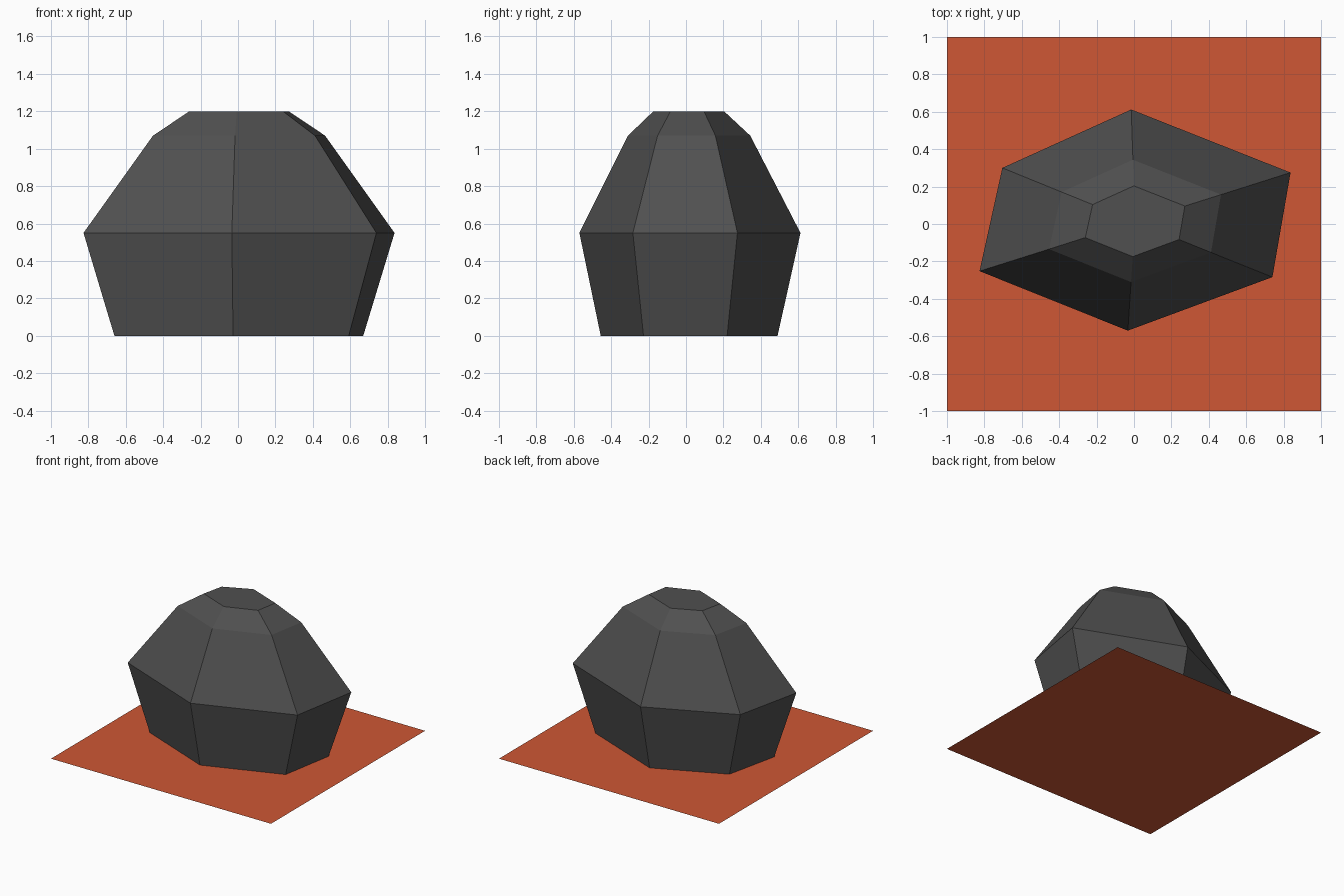
import bpy, bmesh

if "Cube" in bpy.data.objects:
    bpy.data.objects.remove(bpy.data.objects["Cube"])

def material(name, rgb):
    m = bpy.data.materials.new(name)
    m.diffuse_color = (*rgb, 1)
    m.use_nodes = True
    m.node_tree.nodes["Principled BSDF"].inputs["Base Color"].default_value = m.diffuse_color
    return m

def add_object(name, bm, mat):
    mesh = bpy.data.meshes.new(name)
    bm.normal_update()
    bm.to_mesh(mesh)
    bm.free()
    mesh.materials.append(mat)
    obj = bpy.data.objects.new(name, mesh)
    bpy.context.collection.objects.link(obj)
    return obj

# Flat square base sheet
bm = bmesh.new()
bmesh.ops.create_grid(bm, x_segments=1, y_segments=1, size=1)
add_object("base_sheet", bm, material("burnt orange", (0.62, 0.095, 0.035)))

# Six-sided boulder: one irregular outline, scaled at each level
outline = [(-0.015, 0.612), (-0.704, 0.30), (-0.826, -0.252),
           (-0.033, -0.57), (0.74, -0.284), (0.837, 0.275)]
levels = [(0.0, 0.80, 0.0), (0.55, 1.0, 0.0), (1.07, 0.553, 0.005), (1.2, 0.32, 0.008)]
bm = bmesh.new()
rings = [[bm.verts.new((x * s + dy * 0.5, y * s + dy, z)) for x, y in outline]
         for z, s, dy in levels]
for low, high in zip(rings, rings[1:]):
    for i in range(6):
        j = (i + 1) % 6
        bm.faces.new((low[i], low[j], high[j], high[i]))
bm.faces.new(rings[-1])
add_object("boulder", bm, material("dark stone grey", (0.08, 0.08, 0.08)))
